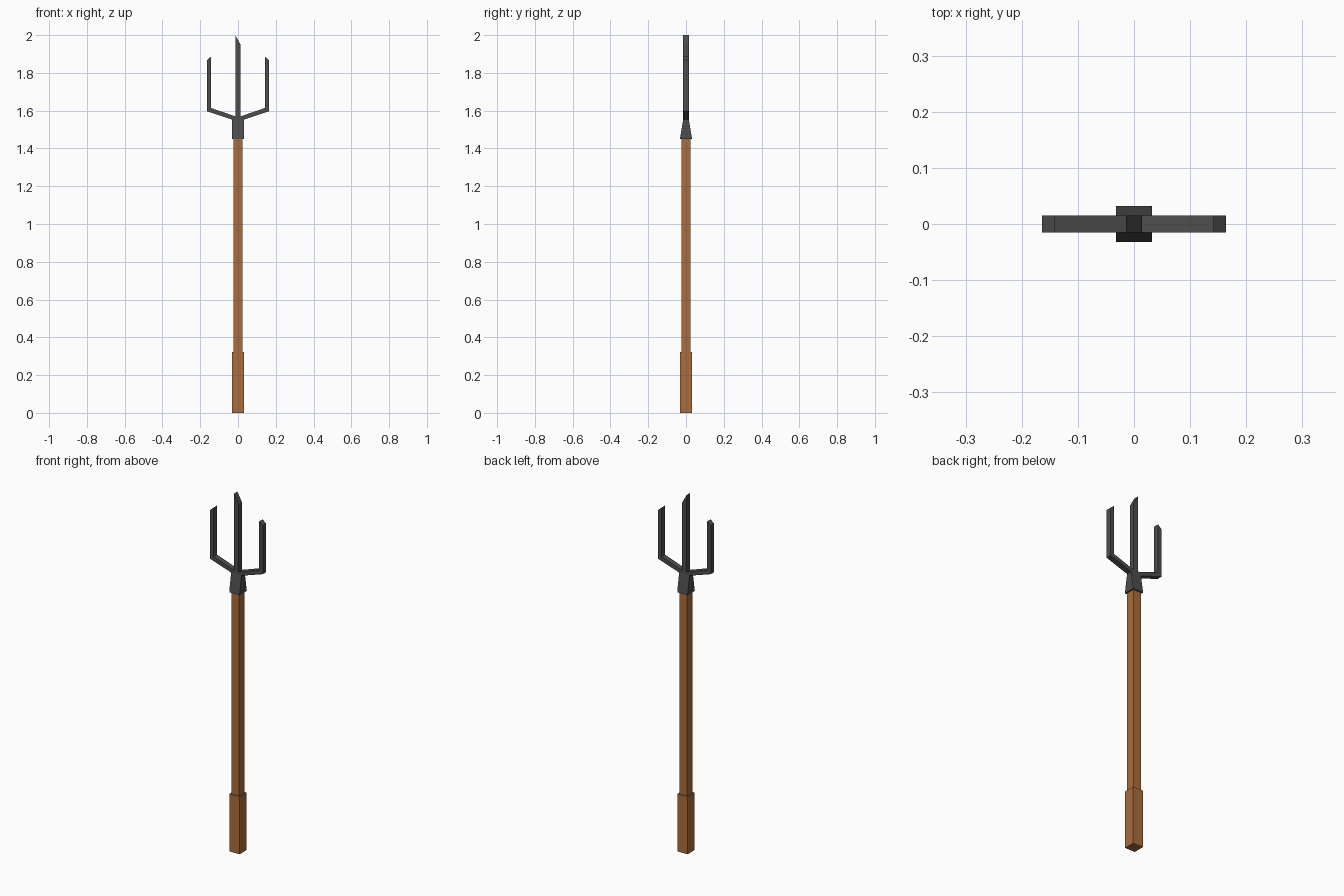
import bpy, bmesh

if "Cube" in bpy.data.objects:
    bpy.data.objects.remove(bpy.data.objects["Cube"])

def material(name, rgb):
    m = bpy.data.materials.new(name)
    m.diffuse_color = (*rgb, 1)
    m.use_nodes = True
    m.node_tree.nodes["Principled BSDF"].inputs["Base Color"].default_value = m.diffuse_color
    return m

wood = material("wood", (0.40, 0.155, 0.045))
metal = material("dark metal", (0.075, 0.075, 0.075))

def finish(name, bm, mat):
    bmesh.ops.recalc_face_normals(bm, faces=bm.faces)
    me = bpy.data.meshes.new(name)
    bm.to_mesh(me)
    bm.free()
    me.materials.append(mat)
    ob = bpy.data.objects.new(name, me)
    bpy.context.collection.objects.link(ob)
    return ob

def post(name, half, z0, z1, mat, top_y=None):
    """Square post, optionally narrowed front to back at the top."""
    bm = bmesh.new()
    bmesh.ops.create_cube(bm, size=2)
    for v in bm.verts:
        up = v.co.z > 0
        v.co.x *= half
        v.co.y *= top_y if up and top_y else half
        v.co.z = z1 if up else z0
    return finish(name, bm, mat)

def plate(name, outline, half, mat):
    """Front outline (x, z) extruded along y."""
    bm = bmesh.new()
    f = bm.faces.new([bm.verts.new((x, -half, z)) for x, z in outline])
    ext = bmesh.ops.extrude_face_region(bm, geom=[f])
    for v in ext["geom"]:
        if isinstance(v, bmesh.types.BMVert):
            v.co.y = half
    return finish(name, bm, mat)

# Wooden handle
post("grip", 0.031, 0, 0.322, wood)
post("shaft", 0.024, 0.322, 1.452, wood)

# Metal socket, wedge shaped from the side
post("socket", 0.032, 1.45, 1.553, metal, 0.015)

# Three tines and their arms as one piece, with slanted tips
side = [(0.032, 1.553), (0.164, 1.597), (0.164, 1.868), (0.142, 1.887),
        (0.142, 1.614), (0.0145, 1.57)]
tip = [(0.0145, 1.948), (-0.0145, 2.0)]
plate("fork", side + tip + [(-x, z) for x, z in reversed(side)], 0.015, metal)
